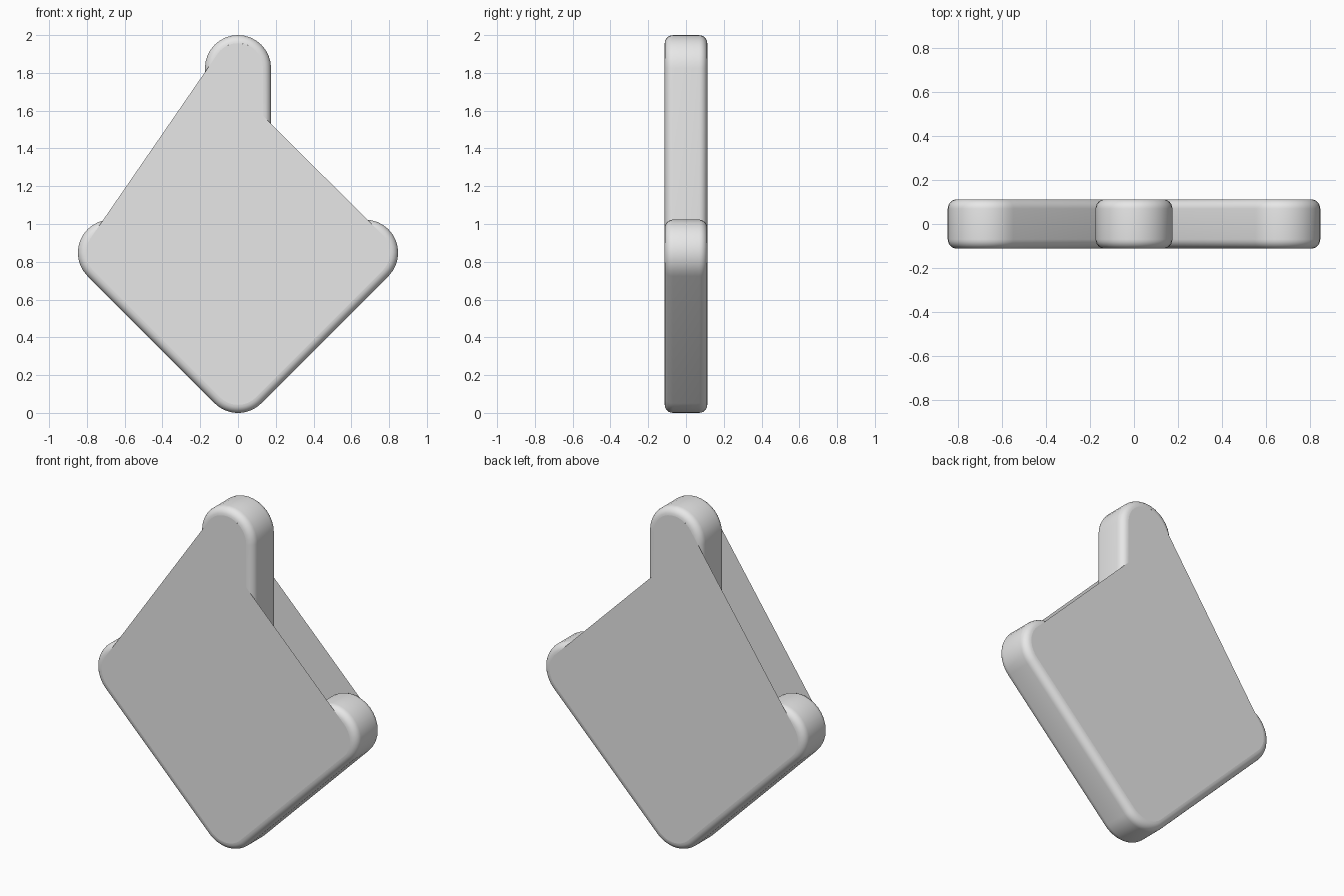
import bpy, bmesh, math

cube = bpy.data.objects.get("Cube")
if cube:
    bpy.data.objects.remove(cube)

R, BEVEL, HALF = 0.175, 0.043, 0.1125      # arm radius, edge rounding, half depth
STEM_Z, TIP_X, TIP_Z, FOOT_Z = 1.825, 0.673, 0.848, 0.175

grey = bpy.data.materials.new("light grey")
grey.use_nodes = True
grey.diffuse_color = (0.8, 0.8, 0.8, 1)
grey.node_tree.nodes["Principled BSDF"].inputs["Base Color"].default_value = (0.8, 0.8, 0.8, 1)


def arc(cx, cz, r, a0, a1, n=16):
    angles = [math.radians(a0 + (a1 - a0) * i / n) for i in range(n + 1)]
    return [(cx + r * math.cos(a), cz + r * math.sin(a)) for a in angles]


def arrow_outline(r):
    """Down arrow with round ends, counter-clockwise seen from the front."""
    notch = FOOT_Z + r * (1 + math.sqrt(2))
    return (arc(0, STEM_Z, r, 0, 180) + [(-r, notch)]
            + arc(-TIP_X, TIP_Z, r, 45, 225) + arc(0, FOOT_Z, r, 225, 315)
            + arc(TIP_X, TIP_Z, r, -45, 135) + [(r, notch)])


def cover_outline(r):
    """Flat cover that spans the gaps between the stem and the arm tips."""
    right_tip = arc(TIP_X, TIP_Z, r, 45, -45)[::-1]
    x1, z1 = right_tip[-1]
    z_cross = z1 + (x1 - r) * (STEM_Z + 0.012 - z1) / (x1 + r)
    return (arc(0, STEM_Z, r, 0, 145) + arc(-TIP_X, TIP_Z, r, 145, 225)
            + arc(0, FOOT_Z, r, 225, 315) + right_tip + [(r, z_cross)])


def finish(name, bm):
    mesh = bpy.data.meshes.new(name)
    bm.to_mesh(mesh)
    bm.free()
    mesh.materials.append(grey)
    obj = bpy.data.objects.new(name, mesh)
    bpy.context.collection.objects.link(obj)
    bpy.ops.object.select_all(action='DESELECT')
    obj.select_set(True)
    bpy.context.view_layer.objects.active = obj
    bpy.ops.object.shade_smooth_by_angle(angle=math.radians(35))
    return obj


# Arrow side walls with rounded front and back rims
steps = 6
quarter = [math.pi / 2 * i / steps for i in range(steps + 1)]
front = [(R - BEVEL * (1 - math.sin(a)), -HALF + BEVEL * (1 - math.cos(a))) for a in quarter]
profile = front + [(r, -y) for r, y in reversed(front)]
bm = bmesh.new()
rings = [[bm.verts.new((x, y, z)) for x, z in arrow_outline(r)] for r, y in profile]
for a, b in zip(rings, rings[1:]):
    for i in range(len(a)):
        j = (i + 1) % len(a)
        bm.faces.new((a[i], b[i], b[j], a[j]))
finish("arrow_walls", bm)

# Flat front and back covers
for name, y in (("front_cover", -HALF), ("back_cover", HALF)):
    bm = bmesh.new()
    points = cover_outline(R - BEVEL)
    if y > 0:
        points.reverse()
    bm.faces.new([bm.verts.new((x, y, z)) for x, z in points])
    finish(name, bm)
